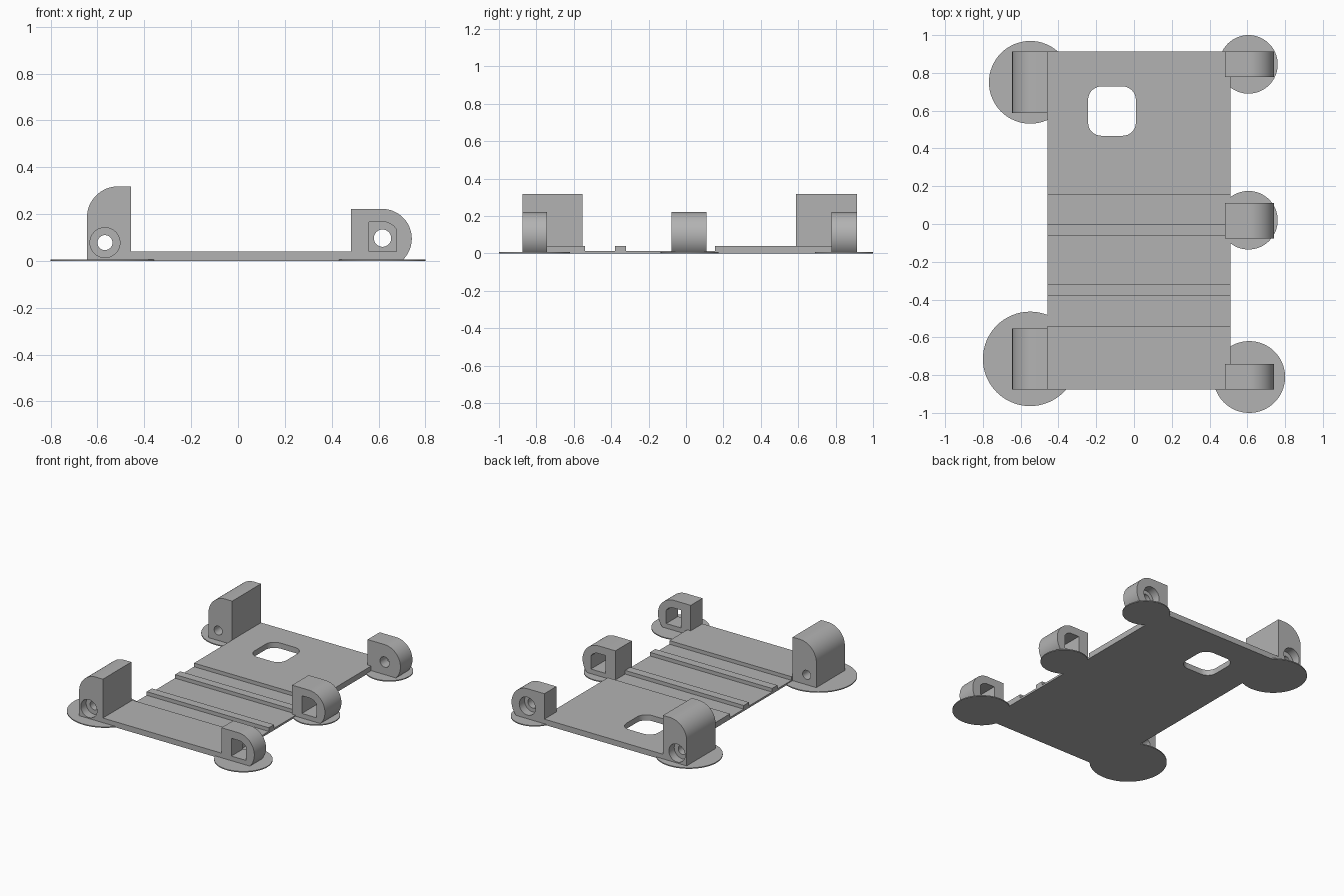
import bpy
import bmesh
from math import cos, sin, radians
from mathutils import Vector

if "Cube" in bpy.data.objects:
    bpy.data.objects.remove(bpy.data.objects["Cube"], do_unlink=True)

grey = bpy.data.materials.new("plain grey")
grey.use_nodes = True
grey.diffuse_color = (0.45, 0.45, 0.45, 1)
grey.node_tree.nodes["Principled BSDF"].inputs["Base Color"].default_value = grey.diffuse_color

FRONT, BACK = -0.875, 0.913      # ends of the bed
LEFT_EDGE, RIGHT_EDGE = 0.51, -0.457


def arc(cx, cy, r, start, end, steps=16):
    angles = [radians(start + (end - start) * i / steps) for i in range(steps + 1)]
    return [(cx + r * cos(a), cy + r * sin(a)) for a in angles]


def circle(cx, cy, r, steps=48):
    return arc(cx, cy, r, 0, 360, steps)[:-1]


def prism(name, outline, axis, low, high):
    """Extrude a 2D outline along one axis, from low to high."""
    place = {"x": lambda a, b: (low, a, b),
             "y": lambda a, b: (a, low, b),
             "z": lambda a, b: (a, b, low)}[axis]
    bm = bmesh.new()
    face = bm.faces.new([bm.verts.new(place(a, b)) for a, b in outline])
    moved = bmesh.ops.extrude_face_region(bm, geom=[face])["geom"]
    shift = Vector([high - low if axis == k else 0 for k in "xyz"])
    bmesh.ops.translate(bm, vec=shift,
                        verts=[v for v in moved if isinstance(v, bmesh.types.BMVert)])
    bmesh.ops.recalc_face_normals(bm, faces=bm.faces)
    mesh = bpy.data.meshes.new(name)
    bm.to_mesh(mesh)
    bm.free()
    mesh.materials.append(grey)
    obj = bpy.data.objects.new(name, mesh)
    bpy.context.collection.objects.link(obj)
    return obj


def activate(obj):
    bpy.ops.object.select_all(action="DESELECT")
    obj.select_set(True)
    bpy.context.view_layer.objects.active = obj


def cut(obj, outline, axis, low, high):
    tool = prism("cutter", outline, axis, low, high)
    tool.hide_render = True
    activate(obj)
    mod = obj.modifiers.new("cut", "BOOLEAN")
    mod.operation = "DIFFERENCE"
    mod.solver = "EXACT"
    mod.object = tool
    bpy.ops.object.modifier_apply(modifier=mod.name)
    bpy.data.objects.remove(tool, do_unlink=True)


def finish(obj):
    activate(obj)
    bpy.ops.object.shade_smooth_by_angle(angle=radians(30))


def bolt_hole(obj, x, z, r, y0, y1, head_at_front):
    """Through hole with a wider bolt head recess in the outer face."""
    cut(obj, circle(x, z, r), "y", y0 - 0.1, y1 + 0.1)
    a, b = (y0 - 0.1, y0 + 0.06) if head_at_front else (y1 - 0.06, y1 + 0.1)
    cut(obj, circle(x, z, 0.064), "y", a, b)


# Bed with stepped channels and cross ribs
HIGH, LOW = 0.04, 0.014
profile = [(FRONT, 0), (FRONT, HIGH)]
for start, end in [(-0.54, -0.38), (-0.32, -0.06), (0.0, 0.155)]:
    profile += [(start, HIGH), (start, LOW), (end, LOW), (end, HIGH)]
profile += [(BACK, HIGH), (BACK, 0)]
bed = prism("bed", profile, "x", RIGHT_EDGE, LEFT_EDGE)

# Rounded window in the bed
x0, x1, y0, y1, r = -0.243, 0.01, 0.467, 0.728, 0.07
window = (arc(x1 - r, y1 - r, r, 0, 90, 8) + arc(x0 + r, y1 - r, r, 90, 180, 8)
          + arc(x0 + r, y0 + r, r, 180, 270, 8) + arc(x1 - r, y0 + r, r, 270, 360, 8))
cut(bed, window, "z", -0.1, 0.1)
finish(bed)

# Tall posts along the right edge
post = [(RIGHT_EDGE, 0), (RIGHT_EDGE, 0.318)] + arc(-0.512, 0.185, 0.133, 90, 180) + [(-0.645, 0)]
for name, y0, y1 in [("front_post", FRONT, -0.553), ("back_post", 0.587, BACK)]:
    obj = prism(name, post, "y", y0, y1)
    bolt_hole(obj, -0.568, 0.078, 0.032, y0, y1, name.startswith("front"))
    finish(obj)

# Rounded knuckles along the left edge
knuckle = [(0.482, 0), (0.482, 0.222)] + arc(0.615, 0.095, 0.127, 90, -48, 24) + [(0.7, 0)]
tunnel = [(0.56, 0.04), (0.56, 0.167)] + arc(0.617, 0.097, 0.07, 90, 32, 8) + [(0.676, 0.04)]
for name, y0, y1 in [("front_knuckle", FRONT, -0.742), ("middle_knuckle", -0.077, 0.11),
                     ("back_knuckle", 0.777, BACK)]:
    obj = prism(name, knuckle, "y", y0, y1)
    if name.startswith("back"):
        bolt_hole(obj, 0.617, 0.097, 0.037, y0, y1, False)
    else:
        cut(obj, tunnel, "y", y0 - 0.1, y1 + 0.1)
    finish(obj)

# Thin round feet under the posts and knuckles
for name, x, y, r in [("back_right_foot", -0.549, 0.75, 0.219),
                      ("front_right_foot", -0.55, -0.714, 0.25),
                      ("back_left_foot", 0.606, 0.845, 0.155),
                      ("middle_left_foot", 0.606, 0.02, 0.155),
                      ("front_left_foot", 0.61, -0.81, 0.19)]:
    finish(prism(name, circle(x, y, r, 64), "z", 0, 0.007))
